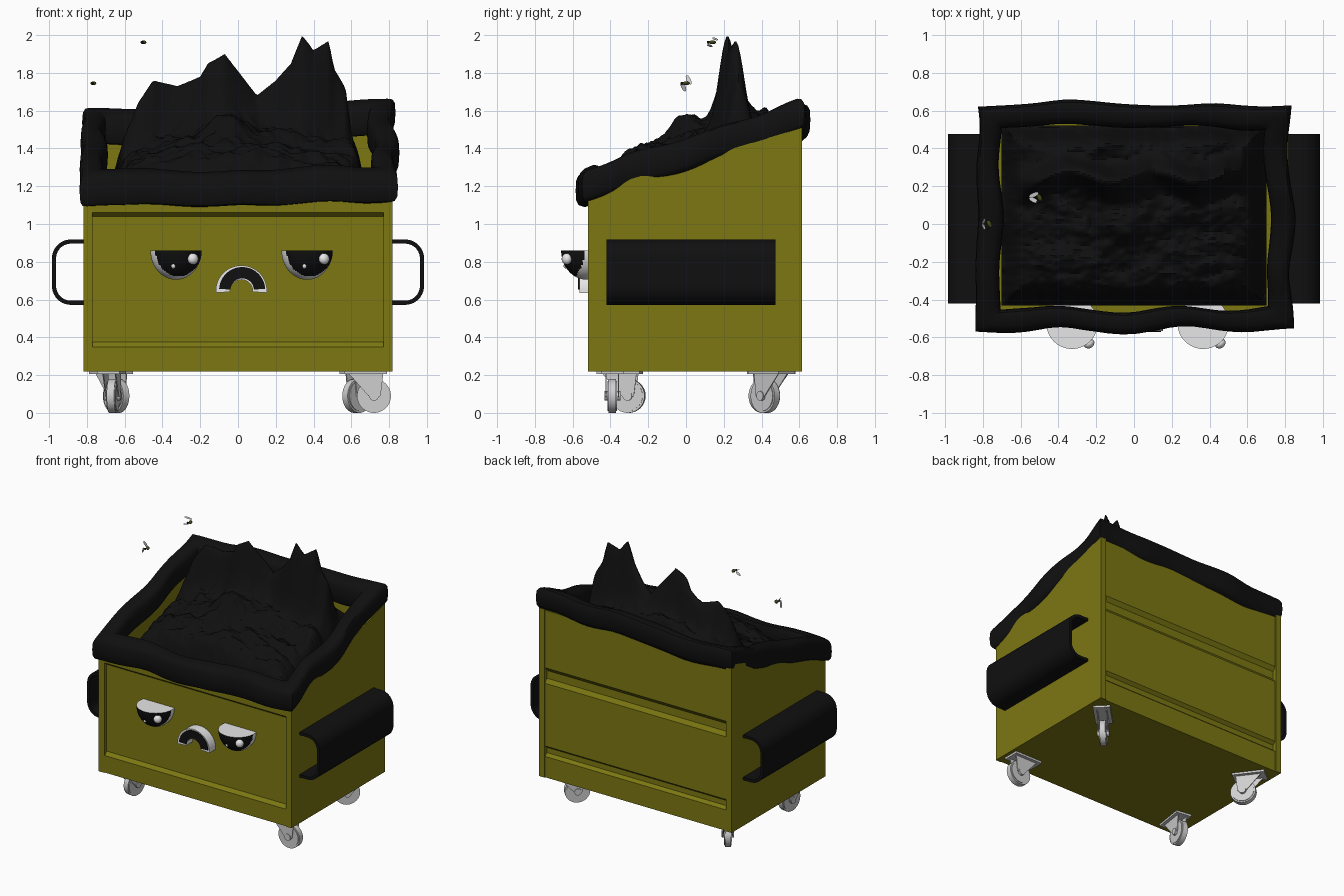
import bpy
import bmesh
from math import sin, cos, pi, exp, atan2, radians
from mathutils import Vector, Matrix, noise

default_cube = bpy.data.objects.get("Cube")
if default_cube:
    bpy.data.objects.remove(default_cube, do_unlink=True)


def material(name, red, green, blue):
    mat = bpy.data.materials.new(name)
    mat.use_nodes = True
    color = (red, green, blue, 1)
    mat.diffuse_color = color
    shader = next(n for n in mat.node_tree.nodes if n.type == "BSDF_PRINCIPLED")
    shader.inputs["Base Color"].default_value = color
    shader.inputs["Roughness"].default_value = 0.8
    return mat


olive = material("olive paint", 0.2, 0.185, 0.006)
black = material("soot black", 0.005, 0.005, 0.005)
white = material("eye white", 0.8, 0.8, 0.8)
grey = material("caster grey", 0.62, 0.62, 0.62)
fly_color = material("fly olive", 0.06, 0.06, 0.008)


def finish(name, bm, *mats, smooth=False):
    bmesh.ops.recalc_face_normals(bm, faces=bm.faces[:])
    mesh = bpy.data.meshes.new(name)
    bm.to_mesh(mesh)
    bm.free()
    for mat in mats:
        mesh.materials.append(mat)
    obj = bpy.data.objects.new(name, mesh)
    bpy.context.collection.objects.link(obj)
    if smooth:
        bpy.ops.object.select_all(action="DESELECT")
        obj.select_set(True)
        bpy.context.view_layer.objects.active = obj
        bpy.ops.object.shade_smooth_by_angle(angle=radians(40))
    return obj


def prism(name, outline, axis, start, end, mat, smooth=False, place=None):
    """Extrude a 2D outline along x (outline is y,z) or y (outline is x,z)."""
    bm = bmesh.new()

    def at(point, depth):
        a, b = point
        return (depth, a, b) if axis == "x" else (a, depth, b)

    face = bm.faces.new([bm.verts.new(at(p, start)) for p in outline])
    grown = bmesh.ops.extrude_face_region(bm, geom=[face])["geom"]
    shift = Vector(at((0, 0), end - start))
    bmesh.ops.translate(bm, vec=shift, verts=[v for v in grown if isinstance(v, bmesh.types.BMVert)])
    if place:
        bm.transform(place)
    return finish(name, bm, mat, smooth=smooth)


def ball(name, center, size, mat, turn=0):
    bm = bmesh.new()
    bmesh.ops.create_uvsphere(bm, u_segments=16, v_segments=10, radius=1)
    place = Matrix.Translation(center) @ Matrix.Rotation(turn, 4, "Z")
    bm.transform(place @ Matrix.Diagonal((*size, 1)))
    return finish(name, bm, mat, smooth=True)


def arc(cx, cz, radius, start, end, steps=10):
    angles = [radians(start + (end - start) * i / steps) for i in range(steps + 1)]
    return [(cx + radius * cos(a), cz + radius * sin(a)) for a in angles]


# Bin walls: sloped end panels, ribbed front and back, floor
for side, name in ((-1, "right_wall"), (1, "left_wall")):
    prism(name, [(-0.52, 0.22), (0.615, 0.22), (0.615, 1.51), (-0.52, 1.17)], "x",
          side * 0.77, side * 0.817, olive)
prism("front_wall", [(-0.47, 0.22), (-0.514, 0.22), (-0.514, 0.35), (-0.49, 0.375), (-0.49, 1.04),
                     (-0.514, 1.06), (-0.514, 1.17), (-0.47, 1.18)], "x", -0.77, 0.77, olive)
prism("back_wall", [(0.56, 0.22), (0.608, 0.22), (0.608, 0.38), (0.585, 0.4), (0.585, 0.44),
                    (0.608, 0.46), (0.608, 0.94), (0.585, 0.97), (0.585, 1.03), (0.608, 1.06),
                    (0.608, 1.5), (0.56, 1.5)], "x", -0.77, 0.77, olive)
prism("floor", [(-0.51, 0.22), (0.6, 0.22), (0.6, 0.26), (-0.51, 0.26)], "x", -0.8, 0.8, olive)

# Side lifting sleeves
sleeve = ([(0.81, 0.918)] + arc(0.885, 0.818, 0.1, 90, 0) + arc(0.885, 0.672, 0.1, 0, -90)
          + [(0.81, 0.572), (0.81, 0.594)]
          + arc(0.885, 0.672, 0.078, -90, 0) + arc(0.885, 0.818, 0.078, 0, 90) + [(0.81, 0.896)])
for side, name in ((-1, "right_sleeve"), (1, "left_sleeve")):
    prism(name, [(side * x, z) for x, z in sleeve], "y", -0.42, 0.475, black, smooth=True)

# Lumpy bag rim wrapped around the opening
bm = bmesh.new()
corners = [Vector(c) for c in ((-1, -1), (1, -1), (1, 1), (-1, 1))]
STEPS, RING = 26, 14
rings = []
for k in range(4):
    for i in range(STEPS):
        p = corners[k].lerp(corners[(k + 1) % 4], i / STEPS)
        ring = []
        for j in range(RING):
            a = 2 * pi * j / RING
            u = abs(cos(a)) ** 0.6 * (1 if cos(a) > 0 else -1)
            w = abs(sin(a)) ** 0.6 * (1 if sin(a) > 0 else -1)
            x = p.x * (0.77 + 0.065 * u)
            y = 0.035 + p.y * (0.54 + 0.06 * u)
            z = 1.19 + (y + 0.55) * 0.31 + 0.02 * x + 0.088 * w
            wave = noise.noise_vector(Vector((x, y, 0)) * 3) * 0.035
            ring.append(bm.verts.new(Vector((x, y, z)) + wave))
        rings.append(ring)
for i, ring in enumerate(rings):
    after = rings[(i + 1) % len(rings)]
    for j in range(RING):
        n = (j + 1) % RING
        bm.faces.new((ring[j], ring[n], after[n], after[j]))
finish("bag_rim", bm, black, smooth=True)

# Garbage heap with a jagged ridge
ridge = [(-0.7, 1.3), (-0.56, 1.56), (-0.53, 1.64), (-0.45, 1.76), (-0.32, 1.73), (-0.2, 1.78),
         (-0.16, 1.85), (-0.07, 1.9), (0, 1.81), (0.1, 1.68), (0.2, 1.76), (0.28, 1.85),
         (0.34, 2.0), (0.4, 1.92), (0.48, 1.97), (0.51, 1.82), (0.57, 1.72), (0.6, 1.5), (0.7, 1.3)]


def ridge_height(x):
    for (xa, za), (xb, zb) in zip(ridge, ridge[1:]):
        if x <= xb:
            return za + (zb - za) * (x - xa) / (xb - xa)
    return ridge[-1][1]


def heap_height(x, y):
    base = 1.15 + 0.3 * (y + 0.45)
    lumps = noise.fractal(Vector((x * 5, y * 8, 2)), 0.8, 2, 4) * 0.045
    z = base + 0.19 * (1 - (x / 0.7) ** 2) + lumps
    bump = exp(-((y - 0.02) / 0.12) ** 2) * max(0, 0.1 * cos(x * 9 + 0.5))
    z += bump
    middle = 0.25 + 0.03 * sin(x * 14)
    blend = exp(-((y - middle) / 0.065) ** 2)
    z += max(0, ridge_height(x) - z) * blend
    edge = min(0.7 - abs(x), y + 0.43, 0.52 - y)
    return z - 0.3 * exp(-(edge / 0.06) ** 2)


bm = bmesh.new()
COLS, ROWS = 120, 90
grid = []
for r in range(ROWS + 1):
    row = []
    for c in range(COLS + 1):
        x = -0.7 + 1.4 * c / COLS
        y = -0.43 + 0.95 * r / ROWS
        row.append(bm.verts.new((x, y, heap_height(x, y))))
    grid.append(row)
for low, high in zip(grid, grid[1:]):
    for c in range(COLS):
        bm.faces.new((low[c], low[c + 1], high[c + 1], high[c]))
finish("garbage_heap", bm, black, smooth=True)

# Half-lidded eyes: white lower half balls with black pupils and glints
for cx, name in ((-0.328, "right_eye"), (0.366, "left_eye")):
    bm = bmesh.new()
    bmesh.ops.create_uvsphere(bm, u_segments=72, v_segments=48, radius=1)
    cut = bmesh.ops.bisect_plane(bm, geom=bm.verts[:] + bm.edges[:] + bm.faces[:],
                                 plane_co=(0, 0, 0), plane_no=(0, 0, 1), clear_outer=True)
    rim = [e for e in cut["geom_cut"] if isinstance(e, bmesh.types.BMEdge)]
    bmesh.ops.edgeloop_fill(bm, edges=rim)
    for f in bm.faces:
        c = f.calc_center_median()
        if c.y < -0.1 and c.z < -0.001 and ((c.x - 0.1) / 0.9) ** 2 + (c.z / 0.88) ** 2 < 1:
            f.material_index = 1
    bm.transform(Matrix.Translation((cx, -0.525, 0.86)) @ Matrix.Diagonal((0.136, 0.136, 0.155, 1)))
    finish(name, bm, white, black, smooth=True)
    ball(name + "_big_glint", (cx + 0.09, -0.632, 0.815), (0.03, 0.025, 0.03), white, 0.6)
    ball(name + "_small_glint", (cx - 0.014, -0.636, 0.778), (0.012, 0.012, 0.014), white)

# Frowning mouth
prism("mouth", arc(0.018, 0.645, 0.136, -4, 184, 24) + arc(0.018, 0.645, 0.06, 184, -4, 24),
      "y", -0.48, -0.565, white, smooth=True)
prism("mouth_face", arc(0.022, 0.65, 0.122, 3, 177, 24) + arc(0.022, 0.65, 0.062, 177, 3, 24),
      "y", -0.564, -0.572, black, smooth=True)

# Swivel casters: pivot and the direction each wheel trails
casters = [("front_left", 0.67, -0.39, 1, 0), ("front_right", -0.67, -0.355, 0.15, 1),
           ("back_left", 0.665, 0.455, -0.7, -0.7), ("back_right", -0.675, 0.455, 0.6, -0.8)]
for name, px, py, dx, dy in casters:
    place = Matrix.Translation((px, py, 0)) @ Matrix.Rotation(atan2(dy, dx), 4, "Z")
    for half in (-1, 1):
        prism(name + "_fork", [(-0.09, 0.215), (0.1, 0.215), (0.085, 0.09), (0.05, 0.065), (0.02, 0.09)],
              "y", half * 0.03, half * 0.036, grey, place=place)
    prism(name + "_plate", [(-0.11, 0.205), (0.12, 0.205), (0.12, 0.222), (-0.11, 0.222)],
          "y", -0.06, 0.06, grey, place=place)
    for part, radius, width in (("tread", 0.09, 0.02), ("wheel", 0.08, 0.025), ("axle", 0.025, 0.042)):
        prism(f"{name}_{part}", arc(0.05, 0.09, radius, 0, 348, 29), "y", -width, width,
              grey, smooth=True, place=place)

# Two flies
for name, x, y, z, tilt in (("upper_fly", -0.5, 0.14, 1.962, 0.3), ("lower_fly", -0.765, 0, 1.745, 1.2)):
    ball(name + "_body", (x, y, z), (0.012, 0.022, 0.01), fly_color, 0.5)
    ball(name + "_head", (x - 0.008, y - 0.022, z), (0.008, 0.008, 0.008), black)
    for half in (-1, 1):
        bm = bmesh.new()
        bmesh.ops.create_circle(bm, cap_ends=True, segments=14, radius=0.026)
        bm.transform(Matrix.Translation((x - 0.03, y + half * 0.014, z + 0.018 * half))
                     @ Matrix.Rotation(half * tilt, 4, "Y") @ Matrix.Rotation(half * 0.4, 4, "Z")
                     @ Matrix.Diagonal((1.1, 0.45, 1, 1)))
        finish(name + "_wing", bm, grey)
